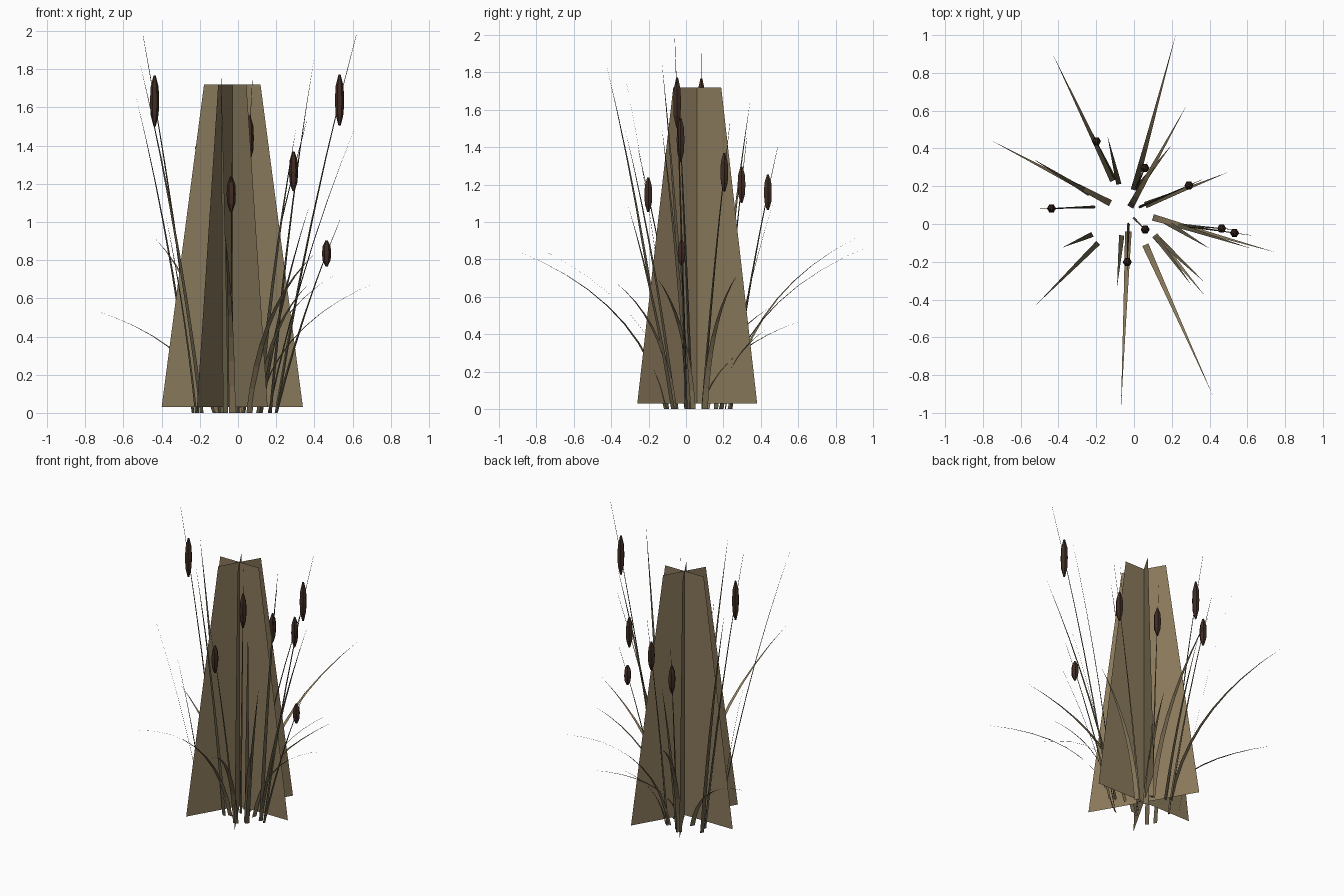
import bpy, bmesh, math
from mathutils import Vector

if "Cube" in bpy.data.objects:
    bpy.data.objects.remove(bpy.data.objects["Cube"])


def material(name, rgb):
    m = bpy.data.materials.new(name)
    m.diffuse_color = (*rgb, 1)
    m.use_nodes = True
    m.node_tree.nodes["Principled BSDF"].inputs["Base Color"].default_value = m.diffuse_color
    return m


TAN = material("dry_tan", (0.25, 0.19, 0.105))
OLIVE = material("dull_olive", (0.13, 0.11, 0.065))
BROWN = material("dark_brown", (0.05, 0.025, 0.017))


def finish(bm, name, mat):
    mesh = bpy.data.meshes.new(name)
    bm.to_mesh(mesh)
    bm.free()
    mesh.materials.append(mat)
    obj = bpy.data.objects.new(name, mesh)
    bpy.context.collection.objects.link(obj)
    return obj


def arc(base, tip, a, b, t):
    """Point on a bending path: a slows the outward lean, b speeds the rise."""
    s = a * t + (1 - a) * t * t
    h = b * t + (1 - b) * t * t
    return Vector((base[0] + (tip[0] - base[0]) * s,
                   base[1] + (tip[1] - base[1]) * s, tip[2] * h))


def ribbon(bm, base, tip, width, a, b, steps=7):
    lean = Vector((tip[0] - base[0], tip[1] - base[1], 0)).normalized()
    side = Vector((-lean.y, lean.x, 0))
    prev = None
    for i in range(steps):
        t = i / steps
        p = arc(base, tip, a, b, t)
        w = side * width / 2 * (1 - t ** 1.4)
        pair = [bm.verts.new(p - w), bm.verts.new(p + w)]
        if prev:
            bm.faces.new((prev[0], prev[1], pair[1], pair[0]))
        prev = pair
    bm.faces.new((prev[0], prev[1], bm.verts.new(tip)))


def lathe(bm, rings, sides):
    """Skin a list of (centre, radius) rings with flat faces and closed ends."""
    loops = []
    for c, r in rings:
        loops.append([bm.verts.new(c + Vector((r * math.cos(k * math.tau / sides),
                                               r * math.sin(k * math.tau / sides), 0)))
                      for k in range(sides)])
    for lo, hi in zip(loops, loops[1:]):
        for k in range(sides):
            n = (k + 1) % sides
            bm.faces.new((lo[k], lo[n], hi[n], hi[k]))
    bm.faces.new(loops[0][::-1])
    bm.faces.new(loops[-1])


# Three crossed tapering cards filling the middle of the clump
bm = bmesh.new()
for deg in (0, 60, 120):
    d = Vector((math.cos(math.radians(deg)), math.sin(math.radians(deg)), 0))
    c = Vector((-0.03, 0.06, 0))
    lo, hi = Vector((0, 0, 0.03)), Vector((0, 0, 1.72))
    bm.faces.new([bm.verts.new(p) for p in (c - d * 0.37 + lo, c + d * 0.37 + lo,
                                            c + d * 0.148 + hi, c - d * 0.148 + hi)])
finish(bm, "crossed_cards", TAN)

# Tall upright leaves: base xy, tip xyz
tall = [
    ((-0.19, -0.10), (-0.515, -0.425, 1.84)),
    ((-0.235, 0.16), (-0.535, 0.345, 1.66)),
    ((-0.065, -0.06), (-0.09, -0.335, 1.83)),
    ((0.17, 0.01), (0.40, -0.13, 1.865)),
    ((0.16, 0.015), (0.62, -0.13, 1.51)),
    ((0.11, -0.06), (0.305, -0.325, 1.495)),
    ((0.12, -0.07), (0.375, -0.31, 1.09)),
    ((-0.22, -0.055), (-0.38, -0.125, 1.04)),
    ((-0.08, 0.21), (-0.14, 0.465, 1.10)),
]
bm = bmesh.new()
for base, tip in tall:
    ribbon(bm, base, tip, 0.027, 0.75, 1.08)
finish(bm, "tall_leaves", OLIVE)

# Drooping outer leaves
arching = [
    ((0.06, -0.11), (0.42, -0.914, 0.85)),
    ((-0.03, -0.04), (-0.07, -1.0, 0.95)),
    ((-0.11, 0.23), (-0.435, 0.91, 0.915)),
    ((0.0, 0.18), (0.22, 1.0, 0.88)),
    ((-0.02, 0.09), (0.278, 0.627, 0.475)),
    ((-0.125, 0.11), (-0.76, 0.445, 0.54)),
    ((0.10, 0.035), (0.75, -0.15, 0.695)),
    ((0.11, -0.06), (0.375, -0.38, 0.68)),
    ((0.06, 0.10), (0.50, 0.275, 0.72)),
    ((0.02, 0.19), (0.20, 0.42, 0.42)),
]
bm = bmesh.new()
for base, tip in arching:
    ribbon(bm, base, tip, 0.035, 0.3, 1.37, 9)
finish(bm, "arching_leaves", TAN)

# Stalks, each carrying a six-sided seed head below its tip
stalks = [
    ((-0.21, 0.09), (-0.497, 0.08, 1.975)),
    ((0.20, 0.0), (0.62, -0.06, 1.98)),
    ((0.0, 0.03), (0.075, -0.045, 1.74)),
    ((0.03, 0.09), (0.36, 0.235, 1.53)),
    ((-0.03, 0.0), (-0.037, -0.255, 1.385)),
    ((0.01, 0.19), (0.07, 0.325, 1.45)),
    ((-0.10, 0.24), (-0.225, 0.49, 1.40)),
    ((0.20, 0.0), (0.534, -0.03, 1.01)),
]
stems, heads = bmesh.new(), bmesh.new()
for base, tip in stalks:
    lathe(stems, [(arc(base, tip, 0.8, 1.05, i / 6), 0.008 - 0.0012 * i)
                  for i in range(7)], 4)
    c = arc(base, tip, 0.8, 1.05, 0.82)
    length = 0.135 * tip[2]
    lathe(heads, [(c + Vector((0, 0, f * length)), r) for f, r in
                  ((-0.5, 0.006), (-0.27, 0.021), (0.0, 0.024),
                   (0.27, 0.021), (0.5, 0.006))], 6)
finish(stems, "stalks", OLIVE)
finish(heads, "seed_heads", BROWN)
